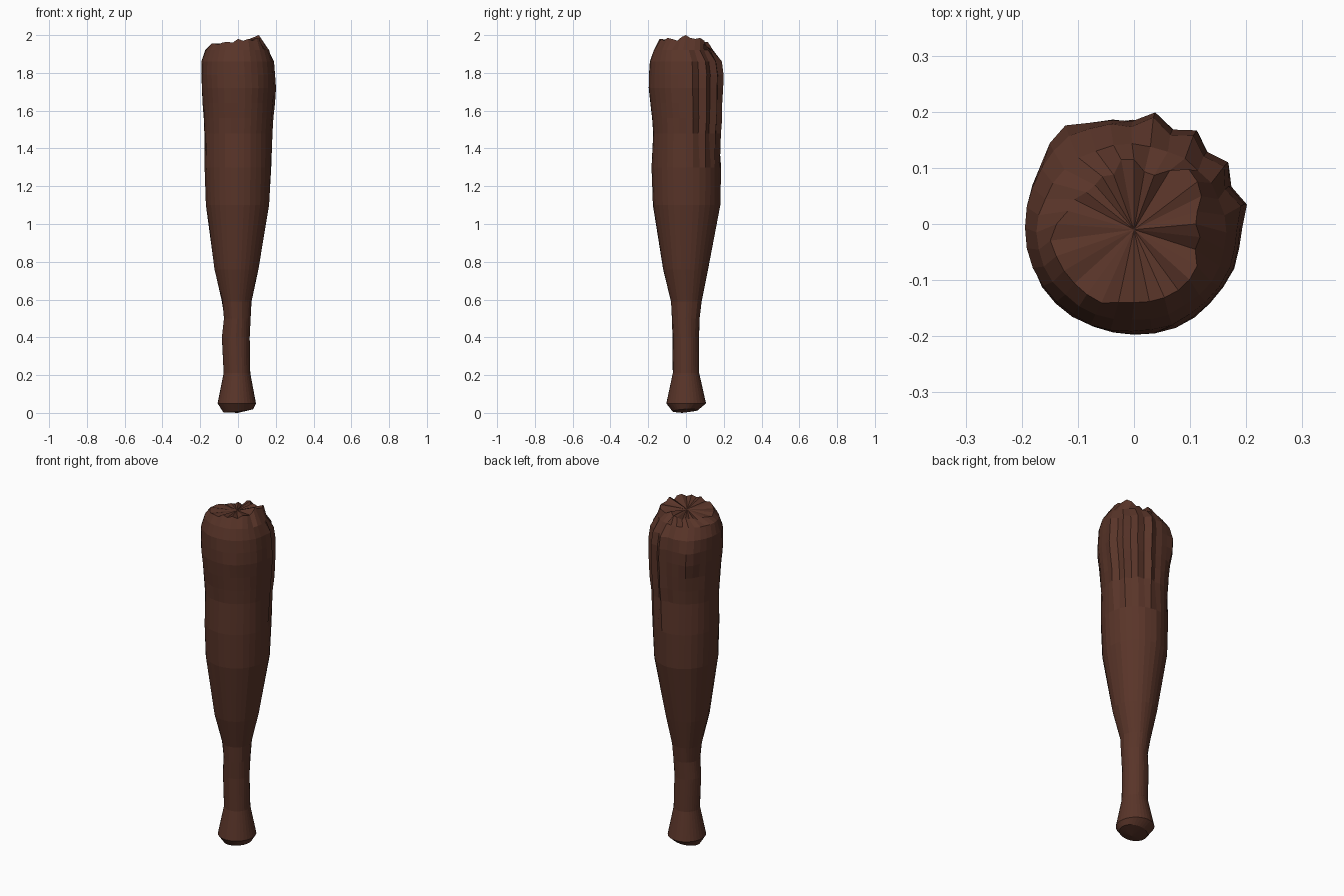
import bpy, bmesh, math, random

random.seed(4)
N = 32

# Rings of the club: z, x min, x max, y min, y max
rings = [
    (0.012, -0.078, 0.080, -0.072, 0.065),
    (0.05, -0.108, 0.095, -0.104, 0.106),
    (0.21, -0.076, 0.065, -0.070, 0.070),
    (0.40, -0.084, 0.063, -0.070, 0.068),
    (0.50, -0.075, 0.065, -0.075, 0.072),
    (0.59, -0.085, 0.070, -0.080, 0.084),
    (0.76, -0.125, 0.110, -0.122, 0.118),
    (1.10, -0.170, 0.166, -0.174, 0.180),
    (1.30, -0.178, 0.174, -0.181, 0.184),
    (1.48, -0.178, 0.174, -0.175, 0.176),
    (1.56, -0.182, 0.180, -0.180, 0.182),
    (1.64, -0.186, 0.186, -0.190, 0.185),
    (1.72, -0.192, 0.192, -0.198, 0.187),
    (1.79, -0.195, 0.190, -0.197, 0.189),
    (1.86, -0.194, 0.184, -0.193, 0.180),
    (1.92, -0.172, 0.165, -0.172, 0.142),
]

# Broken top rim: radius and height per column
rim_r = [.110, .115, .130, .136, .138, .115, .094, .095, .115, .117, .095, .102,
         .098, .102, .115, .120, .138, .152, .150, .150, .150, .151, .152, .143,
         .140, .141, .142, .142, .140, .135, .118, .120]
rim_z = [2.0, 1.985, 1.98, 1.985, 1.97, 1.955, 1.97, 1.95, 1.965, 1.96, 1.94, 1.955,
         1.945, 1.95, 1.94, 1.95, 1.95, 1.945, 1.955, 1.955, 1.95, 1.96, 1.965, 1.96,
         1.98, 1.97, 1.98, 1.97, 1.985, 1.98, 1.97, 1.99]


def bark(a, k, z):
    """Extra radius: knot on the back left, splintered ridges on the back right."""
    knot = 0.026 * math.exp(-((a - 2.2) / 0.24) ** 2 - ((z - 1.74) / 0.12) ** 2)
    ridge = 0.0
    if 1.4 < z < 1.9 and 0 < a < 1.7:
        ridge = 0.012 if k % 2 else -0.006
    grain = random.uniform(-0.002, 0.002) if z > 0.3 else 0
    return knot + ridge + grain


bm = bmesh.new()
loops = []
for i, (z, x0, x1, y0, y1) in enumerate(rings):
    loop = []
    for k in range(N):
        a = 2 * math.pi * k / N
        c, s = math.cos(a), math.sin(a)
        b = bark(a, k, z)
        x = (x0 + x1) / 2 + ((x1 - x0) / 2 + b) * c
        y = (y0 + y1) / 2 + ((y1 - y0) / 2 + b) * s
        tilt = 0.008 * c + 0.004 * s if i == 0 else 0   # slanted butt cut
        loop.append(bm.verts.new((x, y, z + tilt)))
    loops.append(loop)
loops.append([bm.verts.new((r * math.cos(2 * math.pi * k / N),
                            r * math.sin(2 * math.pi * k / N), z))
              for k, (r, z) in enumerate(zip(rim_r, rim_z))])

# Skin between rings
for lo, hi in zip(loops, loops[1:]):
    for k in range(N):
        j = (k + 1) % N
        bm.faces.new((lo[k], lo[j], hi[j], hi[k]))

# Butt end and slightly sunken broken top
for loop, centre, flip in ((loops[0], (0, -0.02, 0.0), True),
                           (loops[-1], (0, -0.01, 1.955), False)):
    v = bm.verts.new(centre)
    for k in range(N):
        a, b = loop[k], loop[(k + 1) % N]
        bm.faces.new((b, a, v) if flip else (a, b, v))

bmesh.ops.recalc_face_normals(bm, faces=bm.faces)
mesh = bpy.data.meshes.new("wooden_club")
bm.to_mesh(mesh)
bm.free()
club = bpy.data.objects.new("wooden_club", mesh)
bpy.context.collection.objects.link(club)

# Dark brown wood
wood = bpy.data.materials.new("dark_wood")
wood.diffuse_color = (0.10, 0.035, 0.022, 1)
mesh.materials.append(wood)
